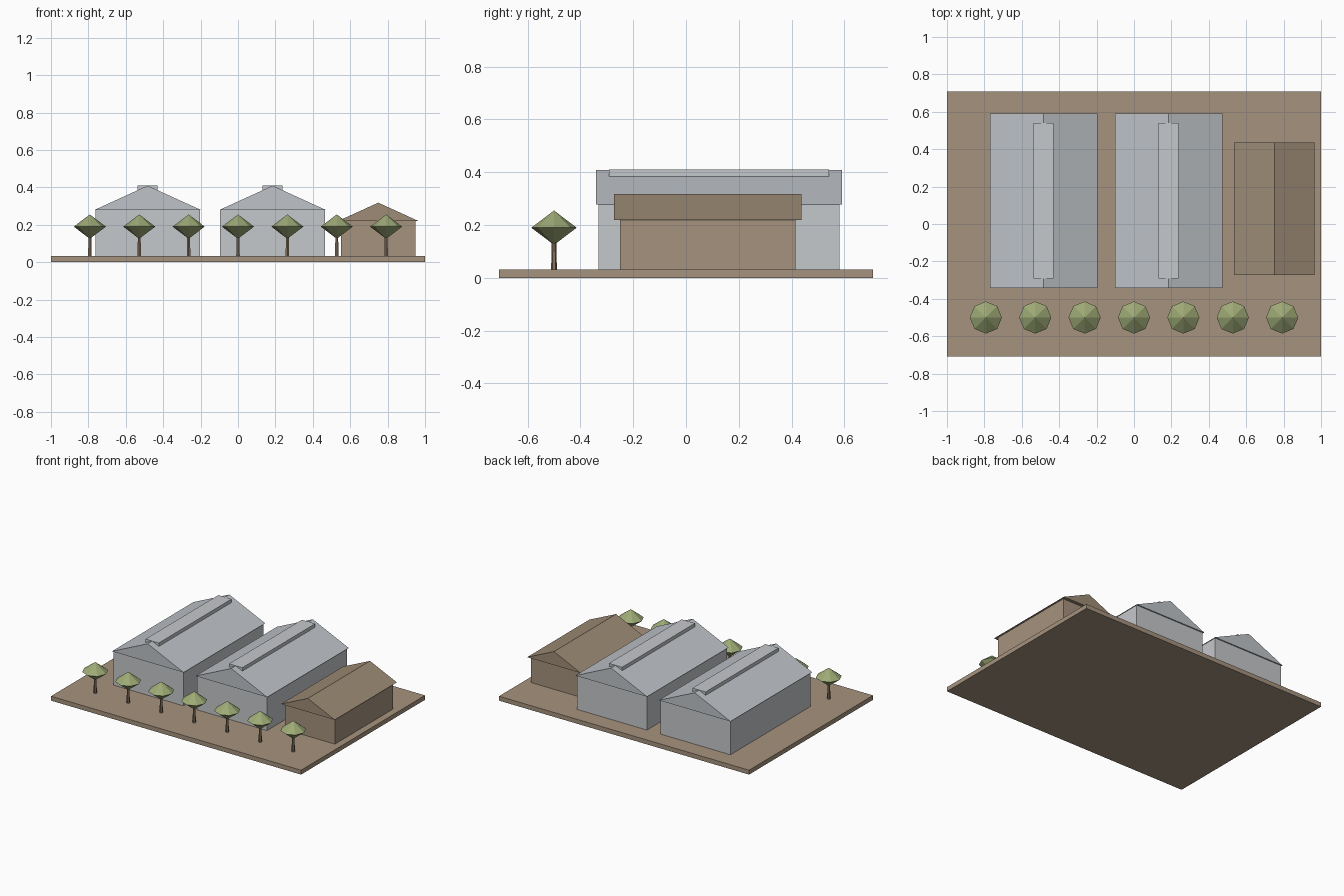
import bpy
import bmesh
import math
from mathutils import Matrix

if "Cube" in bpy.data.objects:
    bpy.data.objects.remove(bpy.data.objects["Cube"], do_unlink=True)


def material(name, r, g, b):
    m = bpy.data.materials.new(name)
    m.use_nodes = True
    m.diffuse_color = (r, g, b, 1)
    m.node_tree.nodes["Principled BSDF"].inputs["Base Color"].default_value = (r, g, b, 1)
    return m


EARTH = material("earth brown", 0.38, 0.29, 0.21)
HALL_WALL = material("pale grey wall", 0.56, 0.58, 0.60)
HALL_ROOF = material("blue grey roof", 0.52, 0.55, 0.58)
HOUSE_ROOF = material("brown roof", 0.34, 0.26, 0.18)
LEAF = material("leaf green", 0.34, 0.40, 0.18)
BARK = material("bark brown", 0.24, 0.17, 0.11)


def finish(name, bm, mat):
    bmesh.ops.recalc_face_normals(bm, faces=bm.faces[:])
    mesh = bpy.data.meshes.new(name)
    bm.to_mesh(mesh)
    bm.free()
    mesh.materials.append(mat)
    obj = bpy.data.objects.new(name, mesh)
    bpy.context.collection.objects.link(obj)
    return obj


def box(name, x, y, half_x, half_y, z0, z1, mat):
    bm = bmesh.new()
    fit = Matrix.Translation((x, y, (z0 + z1) / 2)) @ Matrix.Diagonal((2 * half_x, 2 * half_y, z1 - z0, 1))
    bmesh.ops.create_cube(bm, size=1, matrix=fit)
    finish(name, bm, mat)


def gable(name, x, y, half_x, half_y, z0, z1, mat):
    """Solid triangular roof with its ridge along y."""
    bm = bmesh.new()
    profile = [(-half_x, z0), (half_x, z0), (0, z1)]
    face = bm.faces.new([bm.verts.new((x + px, y - half_y, pz)) for px, pz in profile])
    out = bmesh.ops.extrude_face_region(bm, geom=[face])
    moved = [v for v in out["geom"] if isinstance(v, bmesh.types.BMVert)]
    bmesh.ops.translate(bm, verts=moved, vec=(0, 2 * half_y, 0))
    finish(name, bm, mat)


def cone(bm, x, y, z0, z1, r0, r1, sides, caps=True):
    bmesh.ops.create_cone(bm, cap_ends=caps, segments=sides, radius1=r0, radius2=r1, depth=z1 - z0,
                          matrix=Matrix.Translation((x, y, (z0 + z1) / 2)))


# Ground slab
GROUND = 0.032
box("ground_slab", 0, 0, 1, 0.708, 0, GROUND, EARTH)

# Two long halls with ridge vents
for side, x in (("right", -0.483), ("left", 0.185)):
    y = 0.125
    box(side + "_hall_walls", x, y, 0.28, 0.457, GROUND, 0.28, HALL_WALL)
    gable(side + "_hall_roof", x, y, 0.287, 0.466, 0.278, 0.409, HALL_ROOF)
    box(side + "_hall_ridge_vent", x, y, 0.053, 0.416, 0.37, 0.41, HALL_WALL)

# Small house
box("house_walls", 0.75, 0.082, 0.2, 0.332, GROUND, 0.222, EARTH)
gable("house_roof", 0.75, 0.082, 0.215, 0.355, 0.22, 0.318, HOUSE_ROOF)

# Row of trees along the front edge
for i in range(7):
    x, y = (i - 3) * 0.264, -0.5
    bm = bmesh.new()
    cone(bm, x, y, GROUND, 0.16, 0.011, 0.008, 6)
    finish(f"tree_trunk_{i + 1}", bm, BARK)
    bm = bmesh.new()
    cone(bm, x, y, 0.19, 0.255, 0.086, 0, 8, False)
    cone(bm, x, y, 0.125, 0.19, 0, 0.086, 8, False)
    bmesh.ops.remove_doubles(bm, verts=bm.verts[:], dist=0.0005)
    finish(f"tree_crown_{i + 1}", bm, LEAF)
